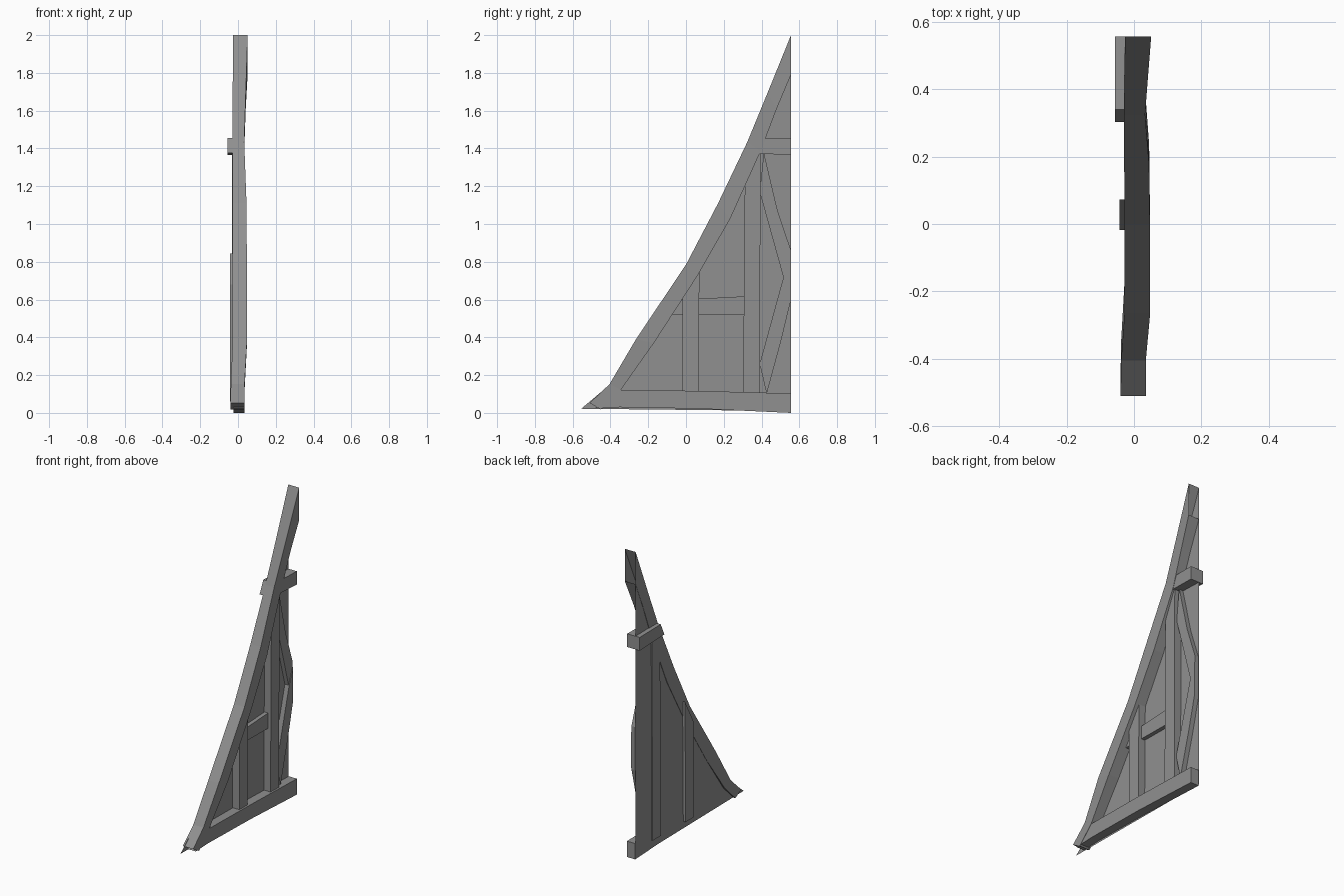
import bpy, bmesh

END = 0.556     # y of the straight tall edge
PANEL_X = -0.026

grey = bpy.data.materials.new("dark_grey")
grey.diffuse_color = (0.28, 0.28, 0.28, 1)


def finish(name, bm):
    bmesh.ops.recalc_face_normals(bm, faces=bm.faces)
    me = bpy.data.meshes.new(name)
    bm.to_mesh(me)
    bm.free()
    me.materials.append(grey)
    ob = bpy.data.objects.new(name, me)
    bpy.context.collection.objects.link(ob)
    return ob


def beam(name, sections, cap_end=True):
    """Loft a four-sided beam; section = (side A yz, side B yz, x min, x max)."""
    bm = bmesh.new()
    rings = []
    for a, b, x0, x1 in sections:
        rings.append([bm.verts.new(p) for p in
                      ((x0, *a), (x1, *a), (x1, *b), (x0, *b))])
    for r, s in zip(rings, rings[1:]):
        for i in range(4):
            j = (i + 1) % 4
            bm.faces.new((r[i], r[j], s[j], s[i]))
    bm.faces.new(rings[0])
    if cap_end:
        bm.faces.new(rings[-1])
    return finish(name, bm)


# plaster panel: a single thin sheet
outline = [(-0.555, 0.022), (-0.40, 0.152), (-0.27, 0.375), (0.005, 0.79),
           (0.18, 1.115), (0.32, 1.415), (END, 1.98), (END, 0.01)]
bm = bmesh.new()
bm.faces.new([bm.verts.new((PANEL_X, y, z)) for y, z in outline])
finish("plaster_panel", bm)

# curved sloping rafter along the roof line, open at the tall edge
beam("rafter", [
    ((-0.51, 0.052), (-0.45, 0.018), -0.040, 0.035),
    ((-0.405, 0.152), (-0.345, 0.122), -0.038, 0.035),
    ((-0.265, 0.39), (-0.17, 0.37), -0.028, 0.048),
    ((0.0, 0.785), (0.06, 0.725), -0.028, 0.047),
    ((0.17, 1.11), (0.235, 1.03), -0.029, 0.045),
    ((0.325, 1.435), (0.395, 1.385), -0.030, 0.033),
    ((0.43, 1.69), (0.48, 1.61), -0.028, 0.041),
    ((END, 2.0), (END, 1.79), -0.027, 0.051),
], cap_end=False)

# bottom sill
beam("sill", [
    ((-0.48, 0.025), (-0.46, 0.05), -0.024, 0.033),
    ((-0.35, 0.03), (-0.35, 0.122), -0.024, 0.033),
    ((0.08, 0.022), (0.08, 0.116), -0.024, 0.035),
    ((END, 0.0), (END, 0.103), -0.024, 0.035),
])

# collar beam that sticks out at the back
beam("collar_beam", [
    ((0.302, 1.375), (0.340, 1.455), -0.056, 0.030),
    ((END, 1.366), (END, 1.452), -0.056, 0.034),
])

# upright studs, tops cut to the slope
beam("short_stud", [
    ((-0.018, 0.06), (0.065, 0.06), -0.043, 0.022),
    ((-0.018, 0.68), (0.072, 0.845), -0.043, 0.022),
])
beam("tall_stud", [
    ((0.302, 0.06), (0.390, 0.06), -0.032, 0.022),
    ((0.312, 1.27), (0.395, 1.40), -0.032, 0.022),
])

# rail between rafter and tall stud
beam("middle_rail", [
    ((-0.08, 0.522), (-0.02, 0.60), -0.024, 0.002),
    ((0.31, 0.517), (0.31, 0.617), -0.024, 0.002),
])

# bent braces, cut off at the tall edge
beam("upper_brace", [
    ((0.390, 1.17), (0.412, 1.38), -0.024, 0.003),
    ((0.515, 0.72), (0.485, 1.07), -0.024, 0.003),
    ((END, 0.58), (END, 0.86), -0.024, 0.003),
], cap_end=True)
beam("lower_brace", [
    ((0.390, 0.26), (0.427, 0.10), -0.024, 0.007),
    ((0.515, 0.715), (0.503, 0.38), -0.024, 0.007),
    ((END, 0.82), (END, 0.60), -0.024, 0.007),
])
